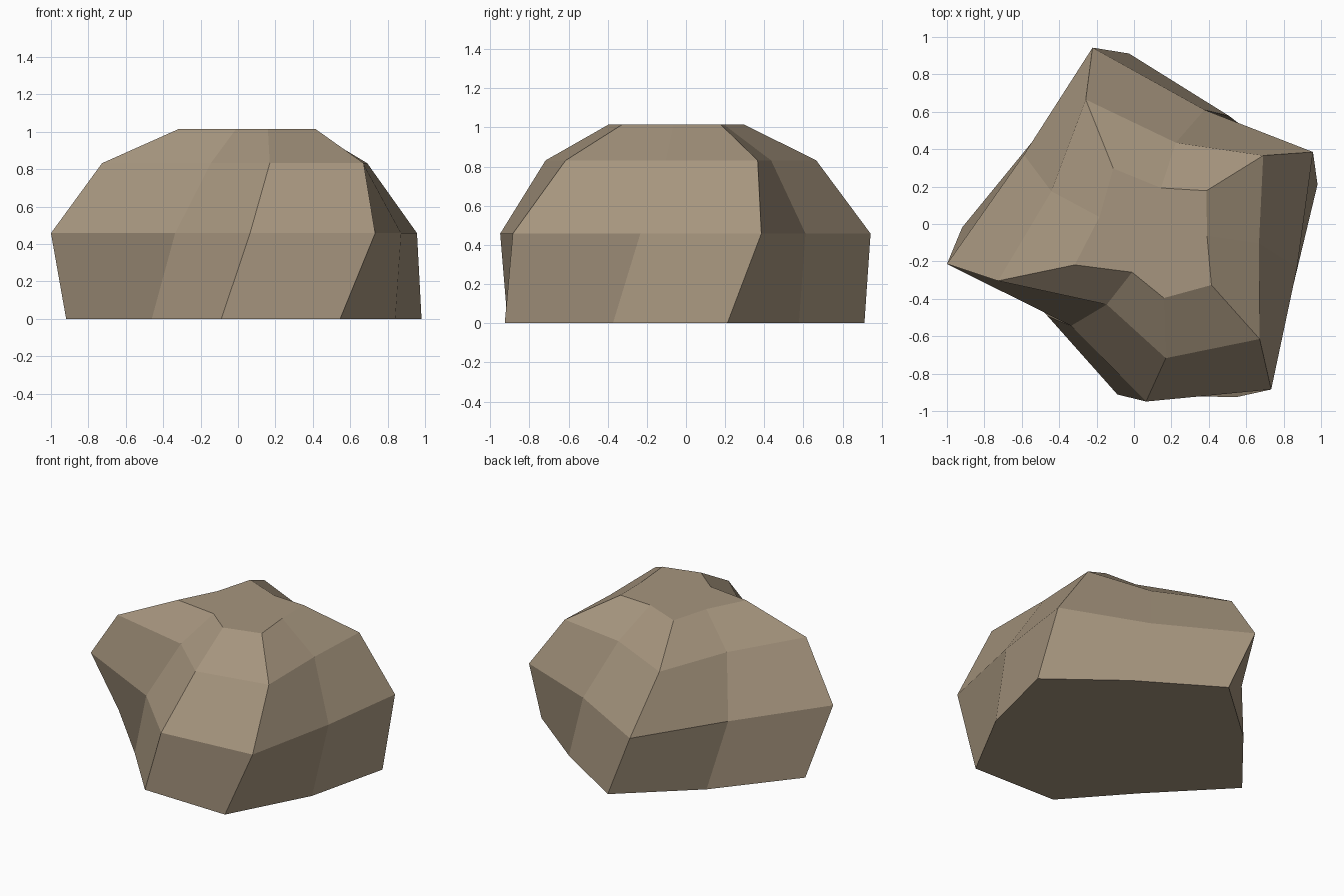
import bpy
import bmesh
import math

if "Cube" in bpy.data.objects:
    bpy.data.objects.remove(bpy.data.objects["Cube"])

# Nine-sided boulder: one irregular outline, stacked in rings that twist,
# narrow and become more ridged with height.
SIDES = 9
CENTRE = (0.10, -0.065)
OUTLINE = [1.11, 0.648, 0.885, 1.036, 0.79, 0.968, 0.73, 1.058, 0.815]
MEAN = 0.885
START = math.radians(-172.3)
TWIST = math.radians(22.5)   # per unit of height

# (height, mean radius, how strongly the outline is followed)
RINGS = [
    (0.0, 0.867, 0.68),
    (0.458, 0.885, 1.0),
    (0.832, 0.656, 0.91),
    (1.015, 0.336, 0.48),
]


def ring_points(z, radius, ridge):
    turn = START + TWIST * (z - 0.458)
    for i, r in enumerate(OUTLINE):
        a = turn + i * math.tau / SIDES
        d = radius + ridge * (r - MEAN)
        yield (CENTRE[0] + d * math.cos(a), CENTRE[1] + d * math.sin(a), z)


bm = bmesh.new()
rings = [[bm.verts.new(p) for p in ring_points(*ring)] for ring in RINGS]

# Side facets between neighbouring rings
for low, high in zip(rings, rings[1:]):
    for i in range(SIDES):
        j = (i + 1) % SIDES
        bm.faces.new((low[i], low[j], high[j], high[i]))

# Flat underside and top
bm.faces.new(rings[0][::-1])
bm.faces.new(rings[-1])

mesh = bpy.data.meshes.new("boulder")
bm.to_mesh(mesh)
bm.free()

stone = bpy.data.materials.new("warm grey stone")
stone.diffuse_color = (0.381, 0.301, 0.209, 1.0)
stone.use_nodes = True
stone.node_tree.nodes["Principled BSDF"].inputs["Base Color"].default_value = stone.diffuse_color
mesh.materials.append(stone)

boulder = bpy.data.objects.new("boulder", mesh)
bpy.context.collection.objects.link(boulder)
